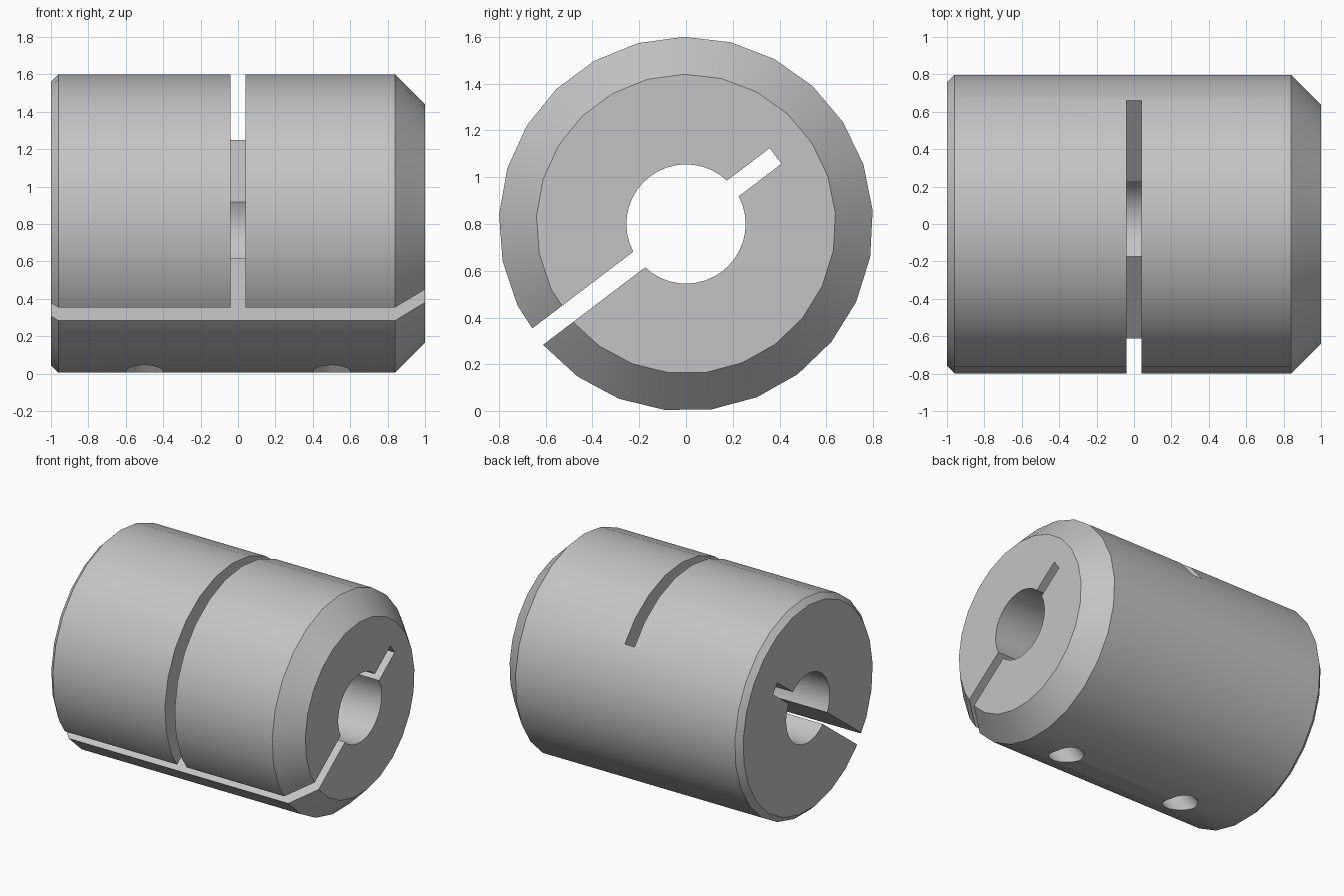
import bpy, bmesh
from math import radians, cos, sin, pi, asin
from mathutils import Matrix

if "Cube" in bpy.data.objects:
    bpy.data.objects.remove(bpy.data.objects["Cube"], do_unlink=True)

RADIUS = 0.8
TILT = radians(37.2)      # slope of the clamping slit
GAP = 0.042               # half width of the slit
SIDES = 25

metal = bpy.data.materials.new("plain_grey_metal")
metal.use_nodes = True
grey = (0.55, 0.55, 0.55, 1)
metal.diffuse_color = grey
metal.node_tree.nodes["Principled BSDF"].inputs["Base Color"].default_value = grey


def add_object(name, bm):
    mesh = bpy.data.meshes.new(name)
    bmesh.ops.recalc_face_normals(bm, faces=bm.faces[:])
    bm.to_mesh(mesh)
    bm.free()
    obj = bpy.data.objects.new(name, mesh)
    bpy.context.collection.objects.link(obj)
    mesh.materials.append(metal)
    return obj


def box(name, x0, x1, y0, y1, z0, z1):
    bm = bmesh.new()
    bmesh.ops.create_cube(bm, size=1)
    centre = Matrix.Translation(((x0 + x1) / 2, (y0 + y1) / 2, (z0 + z1) / 2))
    bm.transform(centre @ Matrix.Diagonal((x1 - x0, y1 - y0, z1 - z0, 1)))
    return add_object(name, bm)


def rod(name, radius, length, centre, along_x, sides):
    bm = bmesh.new()
    bmesh.ops.create_cone(bm, cap_ends=True, segments=sides,
                          radius1=radius, radius2=radius, depth=length)
    turn = Matrix.Rotation(pi / 2 if along_x else 0, 4, "Y")
    bm.transform(Matrix.Translation(centre) @ turn)
    return add_object(name, bm)


# Sleeve: turned about x, with a small and a large end chamfer
bm = bmesh.new()
start = pi + asin(GAP / RADIUS)
rings = []
for x, r in [(-1, 0.76), (-0.96, RADIUS), (0.84, RADIUS), (1, 0.64)]:
    angles = [start + 2 * pi * i / SIDES for i in range(SIDES)]
    rings.append([bm.verts.new((x, r * cos(a), r * sin(a))) for a in angles])
for a, b in zip(rings, rings[1:]):
    for i in range(SIDES):
        j = (i + 1) % SIDES
        bm.faces.new((a[i], a[j], b[j], b[i]))
bm.faces.new(rings[0])
bm.faces.new(rings[-1])
sleeve = add_object("clamp_sleeve", bm)

# Cutters: stepped bore, lengthwise slit, cross slot and screw holes
cutters = [
    rod("small_bore_cutter", 0.255, 2.4, (0, 0, 0), True, 40),
    rod("large_bore_cutter", 0.32, 1.2, (0.6, 0, 0), True, 40),
    box("slit_cutter", -1.2, 1.2, -1, 0.481, -GAP, GAP),
    box("cross_slot_cutter", -0.04, 0.04, -1, 1, -GAP, 1),
]
for side, x in (("right", -0.5), ("left", 0.5)):
    cutters.append(rod(side + "_screw_hole_cutter", 0.1, 1, (x, -0.56, -0.5), False, 24))

bpy.ops.object.select_all(action="DESELECT")
bpy.context.view_layer.objects.active = sleeve
sleeve.select_set(True)
for cutter in cutters:
    cutter.hide_render = True
    mod = sleeve.modifiers.new(cutter.name, "BOOLEAN")
    mod.operation = "DIFFERENCE"
    mod.solver = "EXACT"
    mod.object = cutter
    bpy.ops.object.modifier_apply(modifier=mod.name)
for cutter in cutters:
    bpy.data.objects.remove(cutter, do_unlink=True)

# Tilt the slit, rest on the ground, smooth the round surfaces
sleeve.data.transform(Matrix.Translation((0, 0, RADIUS)) @ Matrix.Rotation(TILT, 4, "X"))
bpy.ops.object.shade_smooth_by_angle(angle=radians(30))
